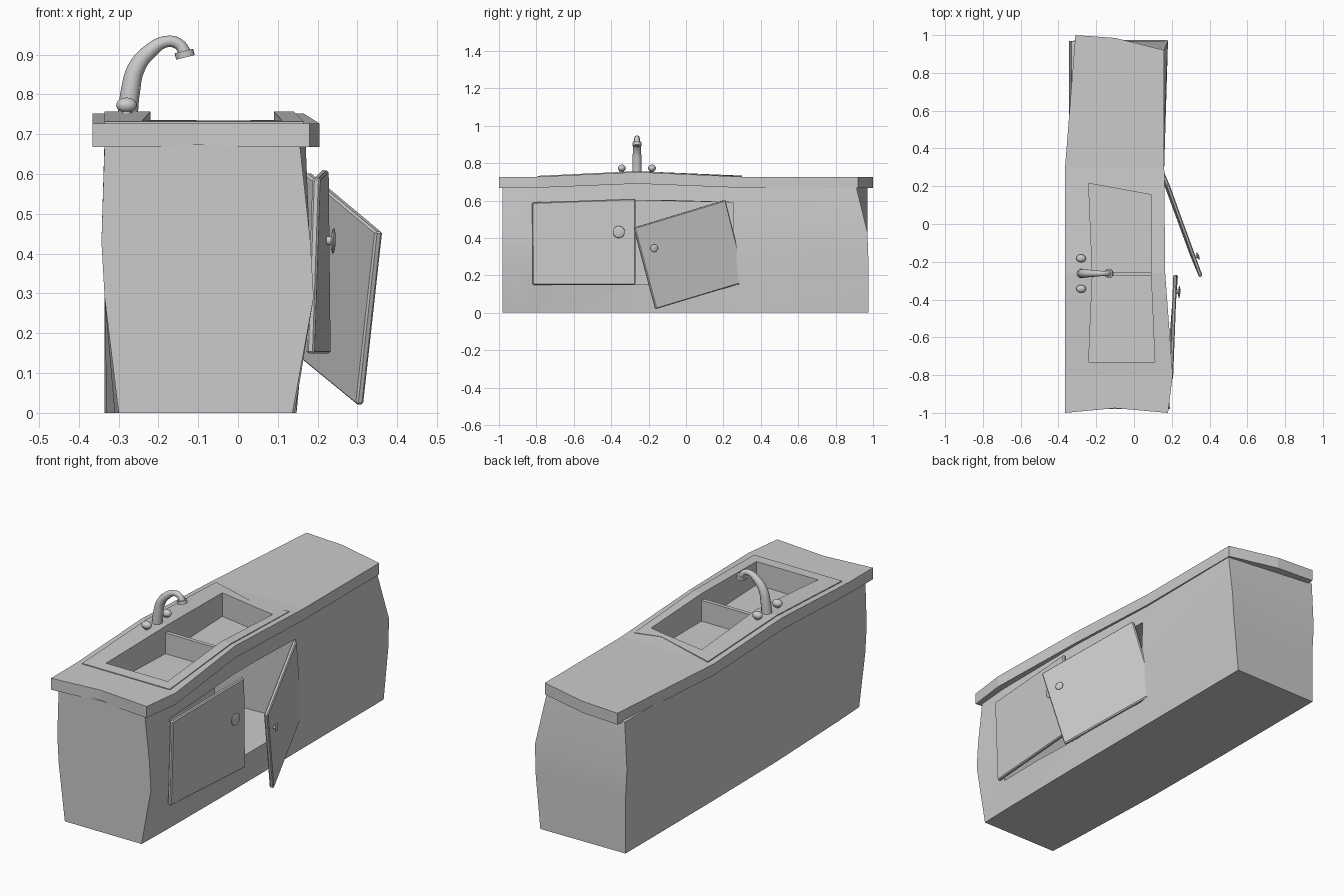
import bpy, bmesh
from mathutils import Vector

if "Cube" in bpy.data.objects:
    bpy.data.objects.remove(bpy.data.objects["Cube"])


def activate(ob):
    bpy.ops.object.select_all(action='DESELECT')
    ob.select_set(True)
    bpy.context.view_layer.objects.active = ob


def smooth(ob, angle=0.6):
    activate(ob)
    bpy.ops.object.shade_smooth_by_angle(angle=angle)


def loft(name, stations):
    """Closed solid through stations, each a pair of facing point chains."""
    bm = bmesh.new()
    n = len(stations[0][0])
    rings = [[bm.verts.new(p) for p in a + b[::-1]] for a, b in stations]
    for r, s in zip(rings, rings[1:]):
        for i in range(2 * n):
            j = (i + 1) % (2 * n)
            bm.faces.new((r[i], r[j], s[j], s[i]))
    for r in (rings[0], rings[-1]):
        for i in range(n - 1):
            bm.faces.new((r[i], r[i + 1], r[-2 - i], r[-1 - i]))
    bmesh.ops.recalc_face_normals(bm, faces=bm.faces)
    me = bpy.data.meshes.new(name)
    bm.to_mesh(me)
    bm.free()
    ob = bpy.data.objects.new(name, me)
    bpy.context.collection.objects.link(ob)
    return ob


def slab(name, rows, mid):
    """rows: left (x, y), middle y, right (x, y), bottom z, top z."""
    st = []
    for (xl, yl), ym, (xr, yr), z0, z1 in rows:
        pts = [(xl, yl), (mid, ym), (xr, yr)]
        st.append(([(x, y, z0) for x, y in pts], [(x, y, z1) for x, y in pts]))
    return loft(name, st)


def cut(ob, cutter):
    m = ob.modifiers.new("cut", 'BOOLEAN')
    m.operation, m.solver, m.object = 'DIFFERENCE', 'EXACT', cutter
    activate(ob)
    bpy.ops.object.modifier_apply(modifier=m.name)


# Cabinet body: y, left x and right x at each level, top z, right-edge y
levels = (0, 0.29, 0.43)
body_rows = [
    (-0.98, (-.30, -.335, -.343, -.335), (.137, .19, .182, .155), .675, (-.98,) * 4),
    (-0.80, (-.31, -.335, -.343, -.335), (.142, .182, .18, .17), .675, (-.80,) * 4),
    (-0.26, (-.33, -.335, -.343, -.335), (.147, .16, .16, .15), .695, (-.26,) * 4),
    (0.30, (-.335, -.335, -.343, -.335), (.147, .16, .16, .15), .675, (.30,) * 4),
    (0.97, (-.335, -.335, -.343, -.33), (.147, .175, .18, .155), .675, (.975, .975, .97, .91)),
]
body = loft("cabinet_body", [
    ([(x, y, z) for x, z in zip(xl, levels + (top,))],
     [(x, yy, z) for x, z, yy in zip(xr, levels + (top,), yr)])
    for y, xl, xr, top, yr in body_rows])

# Arched countertop
counter = slab("countertop", [
    ((-.365, -1.0), -.975, (.18, -1.0), .668, .727),
    ((-.365, -.80), -.80, (.205, -.80), .668, .727),
    ((-.365, -.26), -.26, (.165, -.26), .690, .752),
    ((-.365, .30), .30, (.16, .30), .668, .727),
    ((-.31, 1.0), .985, (.16, .92), .668, .727)], -.1)

# Sink rim laid on the countertop
rim = slab("sink_rim", [
    ((-.335, -.79), -.79, (.165, -.79), .715, .732),
    ((-.335, -.26), -.26, (.140, -.26), .740, .757),
    ((-.335, .30), .20, (.130, .235), .716, .733)], 0)

# Basin and cupboard cavities
hole = [((-.24, -.73), (.11, -.73)), ((-.22, -.265), (.09, -.265)), ((-.24, .215), (.09, .155))]
basin_cut = loft("basin_cutter", [
    ([(*l, .615), (*r, .615)], [(*l, .9), (*r, .9)]) for l, r in hole])
room_cut = loft("cupboard_cutter", [
    ([(-.31, y, .15), (.4, y + d, .15)], [(-.31, y, .6), (.4, y, zt)])
    for y, d, zt in ((-.80, 0, .585), (-.27, 0, .6), (.25, .05, .585))])
for ob in (body, counter, rim):
    cut(ob, basin_cut)
cut(body, room_cut)
for c in (basin_cut, room_cut):
    bpy.data.objects.remove(c)
smooth(body, 0.35)

# Basin divider
loft("basin_divider", [
    ([(-.225, y, .61), (.095, y, .61)], [(-.225, y, .722), (.095, y, .722)])
    for y in (-.275, -.255)])


def ball(name, loc, scale, axis=Vector((0, 0, 1))):
    bpy.ops.mesh.primitive_uv_sphere_add(segments=20, ring_count=12, radius=1, location=loc)
    ob = bpy.context.object
    ob.name, ob.scale = name, scale
    ob.rotation_euler = axis.to_track_quat('Z', 'Y').to_euler()
    smooth(ob, 1.0)


def rod(name, a, b, r, smoothing=0.6):
    a, b = Vector(a), Vector(b)
    bpy.ops.mesh.primitive_cylinder_add(vertices=20, radius=r, depth=(b - a).length, location=(a + b) / 2)
    ob = bpy.context.object
    ob.name = name
    ob.rotation_euler = (b - a).to_track_quat('Z', 'Y').to_euler()
    smooth(ob, smoothing)


def door(name, corners, u, v, knob_r):
    """corners of the inner face: hinge top, free top, free bottom, hinge bottom."""
    a, b, c, d = map(Vector, corners)
    n = (b - a).cross(d - a).normalized()
    if n.x < 0:
        n.negate()
    t = n * 0.02
    ob = loft(name, [([a, d], [a + t, d + t]), ([b, c], [b + t, c + t])])
    m = ob.modifiers.new("bevel", 'BEVEL')
    m.width, m.segments = 0.005, 1
    top, low = a.lerp(b, u), d.lerp(c, u)
    p = top.lerp(low, v) + t
    rod(name + "_knob_stem", p - n * .005, p + n * .014, knob_r * .35)
    ball(name + "_knob", p + n * .014, (knob_r, knob_r, .006), n)


# Ajar left door and sagging open right door
door("left_door", [(.187, -.822, .59), (.208, -.27, .61), (.213, -.27, .15), (.172, -.82, .15)], .84, .38, .032)
door("right_door", [(.168, .205, .603), (.345, -.283, .455), (.297, -.167, .02), (.12, .315, .165)], .863, .297, .021)

# Faucet spout: x, z, radius scale along the curve
path = [(-.277, .75, 1.15), (-.270, .81, 1.1), (-.256, .865, 1), (-.222, .908, .85),
        (-.178, .933, .65), (-.147, .925, .65), (-.133, .902, .75)]
cu = bpy.data.curves.new("faucet_spout", 'CURVE')
cu.dimensions, cu.bevel_depth, cu.bevel_resolution = '3D', .022, 4
cu.use_fill_caps, cu.resolution_u = True, 5
sp = cu.splines.new('BEZIER')
sp.bezier_points.add(len(path) - 1)
for bp, (x, z, r) in zip(sp.bezier_points, path):
    bp.co, bp.radius = (x, -.262, z), r
    bp.handle_left_type = bp.handle_right_type = 'AUTO'
spout = bpy.data.objects.new("faucet_spout", cu)
bpy.context.collection.objects.link(spout)
activate(spout)
bpy.ops.object.convert(target='MESH')
smooth(bpy.context.object, 0.8)
rod("faucet_lip", (-.136, -.262, .909), (-.132, -.262, .893), .024)

# Tap handles either side of the spout
for side, y in (("left", -.343), ("right", -.182)):
    rod(side + "_tap_stem", (-.28, y, .735), (-.28, y, .77), .012)
    ball(side + "_tap_handle", (-.28, y, .773), (.026, .021, .019))
